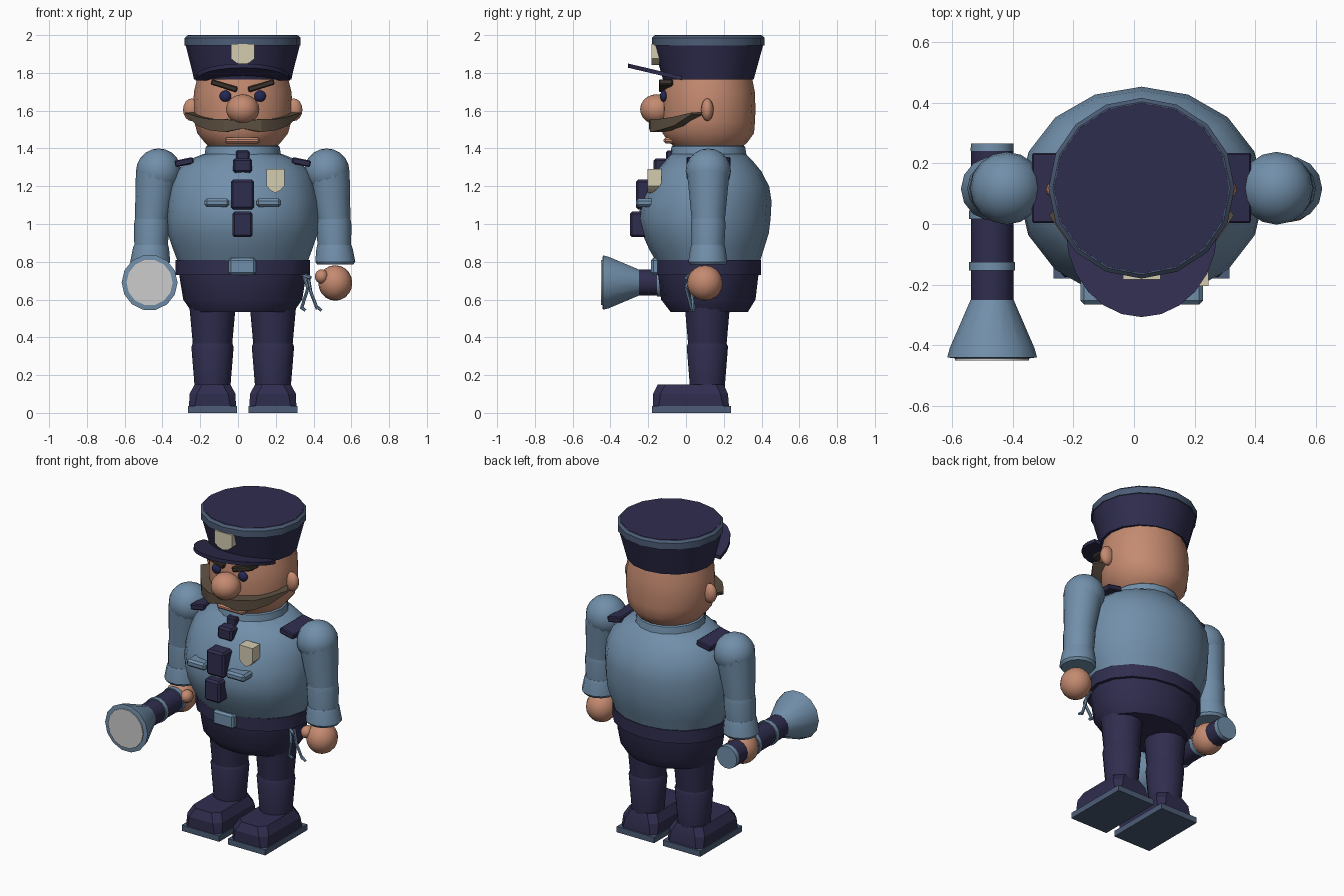
import bpy, bmesh, math
from mathutils import Vector, Matrix

if "Cube" in bpy.data.objects:
    bpy.data.objects.remove(bpy.data.objects["Cube"])

CX, CY = 0.025, 0.118   # body axis


def material(name, rgb):
    m = bpy.data.materials.new(name)
    lin = [((c / 255 + 0.055) / 1.055) ** 2.4 for c in rgb]
    m.diffuse_color = (*lin, 1)
    m.use_nodes = True
    m.node_tree.nodes["Principled BSDF"].inputs["Base Color"].default_value = m.diffuse_color
    return m


NAVY = material("navy cloth", (47, 45, 78))
BLUE = material("shirt blue", (113, 143, 170))
SLATE = material("slate trim", (76, 92, 118))
SKIN = material("skin", (196, 138, 112))
BROWN = material("moustache brown", (92, 79, 64))
DARK = material("brow dark", (58, 50, 44))
CREAM = material("badge cream", (212, 204, 176))
LENS = material("lens grey", (204, 204, 204))
EYE = material("eye blue", (36, 40, 84))


def finish(name, bm, mat, angle=35):
    bmesh.ops.recalc_face_normals(bm, faces=bm.faces)
    me = bpy.data.meshes.new(name)
    bm.to_mesh(me)
    bm.free()
    me.materials.append(mat)
    me.shade_smooth()
    me.set_sharp_from_angle(angle=math.radians(angle))
    ob = bpy.data.objects.new(name, me)
    bpy.context.collection.objects.link(ob)
    return ob


def skin_rings(name, rings, mat, angle=35):
    """Join closed rings of points with quads and cap both ends."""
    bm = bmesh.new()
    vs = [[bm.verts.new(p) for p in r] for r in rings]
    n = len(vs[0])
    for a, b in zip(vs, vs[1:]):
        for i in range(n):
            bm.faces.new((a[i], a[(i + 1) % n], b[(i + 1) % n], b[i]))
    bm.faces.new(vs[0])
    bm.faces.new(vs[-1])
    return finish(name, bm, mat, angle)


def loft(name, rings, mat, n=16, angle=35):
    """Stacked ellipses: (z, cx, cy, rx, ry)."""
    out = []
    for z, cx, cy, rx, ry in rings:
        out.append([(cx + rx * math.cos(2 * math.pi * i / n),
                     cy + ry * math.sin(2 * math.pi * i / n), z) for i in range(n)])
    return skin_rings(name, out, mat, angle)


def lathe_y(name, prof, x, z, mat, n=14):
    """Turned part along y: (y, r)."""
    return skin_rings(name, [[(x + r * math.cos(2 * math.pi * i / n), y,
                               z + r * math.sin(2 * math.pi * i / n))
                              for i in range(n)] for y, r in prof], mat)


def ball(name, c, r, mat, seg=16, rings=10):
    bm = bmesh.new()
    bmesh.ops.create_uvsphere(bm, u_segments=seg, v_segments=rings, radius=1,
                              matrix=Matrix.Translation(c) @ Matrix.Diagonal((*r, 1)))
    return finish(name, bm, mat, 45)


def box(name, lo, hi, mat, bevel=0.0, rot=None):
    c = (Vector(lo) + Vector(hi)) / 2
    s = Vector(hi) - Vector(lo)
    bm = bmesh.new()
    bmesh.ops.create_cube(bm, size=1, matrix=Matrix.Diagonal((*s, 1)))
    if bevel:
        bmesh.ops.bevel(bm, geom=bm.edges[:], offset=bevel, segments=1, affect='EDGES')
    if rot:
        bm.transform(Matrix.Rotation(rot[0], 4, rot[1]))
    bm.transform(Matrix.Translation(c))
    return finish(name, bm, mat, 20)


def prism(name, pts, vec, mat):
    return skin_rings(name, [pts, [Vector(p) + Vector(vec) for p in pts]], mat, 25)


def bar(name, a, b, r, mat):
    a, b = Vector(a), Vector(b)
    q = (b - a).to_track_quat('Z', 'Y').to_matrix().to_4x4()
    bm = bmesh.new()
    bmesh.ops.create_cone(bm, cap_ends=True, segments=6, radius1=r, radius2=r,
                          depth=(b - a).length, matrix=Matrix.Translation((a + b) / 2) @ q)
    return finish(name, bm, mat)


def shield(name, cx, z0, z1, w, y, depth, mat):
    h = z1 - z0
    pts = [(-w, 1), (w, 1), (w, .3), (w * .55, .1), (0, 0), (-w * .55, .1), (-w, .3)]
    return prism(name, [(cx + x, y, z0 + t * h) for x, t in pts], (0, depth, 0), mat)


def body(*rows):
    return [(z, CX, CY + dy, rx, ry) for z, rx, ry, dy in rows]


# Torso, collar, belt, hips
loft("torso", body((.79, .34, .27, 0), (.87, .37, .305, -.01), (.95, .397, .335, -.015),
                   (1.03, .405, .35, -.02), (1.12, .402, .345, -.01), (1.2, .388, .322, 0),
                   (1.28, .355, .28, 0), (1.34, .285, .23, 0), (1.37, .21, .2, 0)), BLUE)
loft("collar", body((1.35, .205, .205, 0), (1.41, .195, .195, 0), (1.425, .175, .175, 0)), BLUE)
loft("belt", body((.73, .357, .28, 0), (.81, .357, .28, 0)), NAVY)
loft("hips", body((.535, .27, .205, .005), (.60, .315, .25, 0), (.735, .337, .266, 0)), NAVY)
box("belt_buckle", (-.05, -.185, .73), (.095, -.13, .82), BLUE, .012)

# Head and face
loft("head", body((1.40, .17, .17, 0), (1.43, .2, .205, 0), (1.48, .24, .242, 0),
                  (1.54, .256, .247, 0), (1.61, .264, .25, 0), (1.7, .258, .246, 0),
                  (1.78, .238, .23, 0)), SKIN)
ball("nose", (CX, -.155, 1.607), (.088, .088, .08), SKIN)
box("lower_lip", (-.07, -.118, 1.427), (.115, -.05, 1.458), SKIN, .01)
for s, side in ((-1, "left"), (1, "right")):
    ball(side + "_ear", (CX + s * .27, .113, 1.605), (.046, .033, .06), SKIN, 12, 8)
    ball(side + "_eye", (CX + s * .092, -.118, 1.677), (.031, .02, .03), EYE, 12, 8)
    x = CX + s * .098
    box(side + "_eyebrow", (x - .072, -.143, 1.717), (x + .072, -.07, 1.747), DARK, .006,
        (-s * .3, 'Y'))

# Moustache: a band swept around the face
half = [(0, -.195, 1.505, 1.545), (.1, -.19, 1.487, 1.555), (.18, -.14, 1.497, 1.556),
        (.24, -.065, 1.52, 1.568), (.305, .028, 1.58, 1.59)]
path = [(-x, y, a, b) for x, y, a, b in half[:0:-1]] + half
skin_rings("moustache", [[(CX + x, y, a), (CX + x, y, b), (CX + x * .82, y + .07, b),
                          (CX + x * .82, y + .07, a)] for x, y, a, b in path], BROWN, 25)

# Cap
loft("cap_band", body((1.765, .258, .24, 0), (1.80, .265, .25, 0), (1.945, .302, .29, 0)), NAVY)
loft("cap_rim", body((1.945, .307, .298, 0), (1.985, .307, .298, 0), (1.998, .293, .285, 0)), SLATE)
loft("cap_top", body((1.99, .29, .282, 0), (2.0, .289, .281, 0)), NAVY)
visor = []
for i in range(13):
    t = math.pi * i / 12
    y = -.02 - .287 * math.sin(t)
    visor.append((CX + .25 * math.cos(t), y, 1.76 - .235 * (y + .02)))
prism("cap_visor", visor, (0, 0, .022), NAVY)
shield("cap_badge", CX, 1.842, 1.952, .062, -.183, .06, CREAM)

# Tie, pockets, chest badge
box("tie_knot", (-.01, -.105, 1.335), (.06, -.04, 1.39), NAVY, .008)
box("tie_upper", (-.027, -.172, 1.27), (.075, -.1, 1.348), NAVY, .012)
box("tie_middle", (-.038, -.265, 1.078), (.086, -.17, 1.235), NAVY, .012)
box("tie_lower", (-.03, -.297, .93), (.078, -.2, 1.065), NAVY, .012)
for s, side in ((-1, "left"), (1, "right")):
    x = CX + s * .137
    box(side + "_pocket_flap", (x - .065, -.265, 1.09), (x + .065, -.17, 1.135), BLUE, .012)
shield("chest_badge", .198, 1.165, 1.29, .047, -.205, .075, CREAM)


def foot_ring(x, z, hx, y0, y1, c):
    return [(x - hx + c, y0, z), (x + hx - c, y0, z), (x + hx, y0 + c, z), (x + hx, y1 - c, z),
            (x + hx - c, y1, z), (x - hx + c, y1, z), (x - hx, y1 - c, z), (x - hx, y0 + c, z)]


# Limbs, mirrored about the body axis
for s, side in ((-1, "left"), (1, "right")):
    def limb(part, rows, mat, n=14):
        loft(side + "_" + part, [(z, CX + s * o, y, r, r) for z, o, y, r in rows], mat, n)

    limb("thigh", [(.56, .16, .113, .122), (.36, .16, .113, .104)], NAVY)
    limb("shin", [(.37, .16, .113, .104), (.35, .16, .113, .112), (.13, .16, .113, .094)], NAVY)
    x = CX + s * .16
    skin_rings(side + "_shoe", [foot_ring(x, .03, .124, -.175, .228, .03),
                                foot_ring(x, .10, .122, -.175, .222, .04),
                                foot_ring(x, .15, .095, -.15, .2, .04)], NAVY, 20)
    box(side + "_sole", (x - .13, -.18, 0), (x + .13, .238, .036), SLATE)
    ball(side + "_shoulder", (CX + s * .445, .118, 1.28), (.12, .12, .12), BLUE)
    limb("upper_arm", [(1.28, .448, .118, .117), (1.2, .46, .118, .108), (1.02, .48, .118, .09)], BLUE)
    limb("forearm", [(1.03, .48, .118, .09), (1.0, .481, .118, .094), (.87, .486, .116, .088)], BLUE)
    limb("cuff", [(.89, .485, .116, .09), (.87, .486, .116, .096), (.80, .49, .116, .106),
                  (.785, .49, .116, .095)], BLUE)
    ball(side + "_hand", (CX + s * .49, .1, .688), (.09, .094, .094), SKIN)
    ball(side + "_thumb", (CX + s * .418, .055, .722), (.036, .042, .038), SKIN, 12, 8)
    x = CX + s * .31
    box(side + "_epaulette", (x - .05, .003, 1.31), (x + .05, .235, 1.345), NAVY, .006, (s * .2, 'Y'))

# Flashlight held forward
FX, FZ = -.468, .69
lathe_y("flashlight_handle", [(.245, .07), (-.26, .07)], FX, FZ, NAVY)
lathe_y("flashlight_end_cap", [(.265, .07), (.24, .071)], FX, FZ, BLUE)
for i, y in enumerate((.03, -.14)):
    lathe_y("flashlight_ring_%d" % (i + 1), [(y + .014, .076), (y - .014, .076)], FX, FZ, BLUE)
lathe_y("flashlight_head", [(-.25, .071), (-.41, .14), (-.44, .148), (-.443, .125)], FX, FZ, BLUE)
lathe_y("flashlight_lens", [(-.435, .122), (-.45, .122)], FX, FZ, LENS)

# Keys hanging from the belt
for i, pts in enumerate(([(.35, .02, .72), (.37, .0, .66), (.335, .03, .55)],
                         [(.37, .03, .73), (.385, .03, .64), (.42, .04, .55)])):
    for j in range(2):
        bar("key_%d_part_%d" % (i + 1, j + 1), pts[j], pts[j + 1], .009, BLUE)
    e = Vector(pts[2])
    bar("key_%d_tooth" % (i + 1), e + Vector((0, 0, .01)), e + Vector((.022, 0, -.008)), .008, BLUE)
bar("key_hook", (.33, .03, .735), (.385, .0, .715), .01, BLUE)
